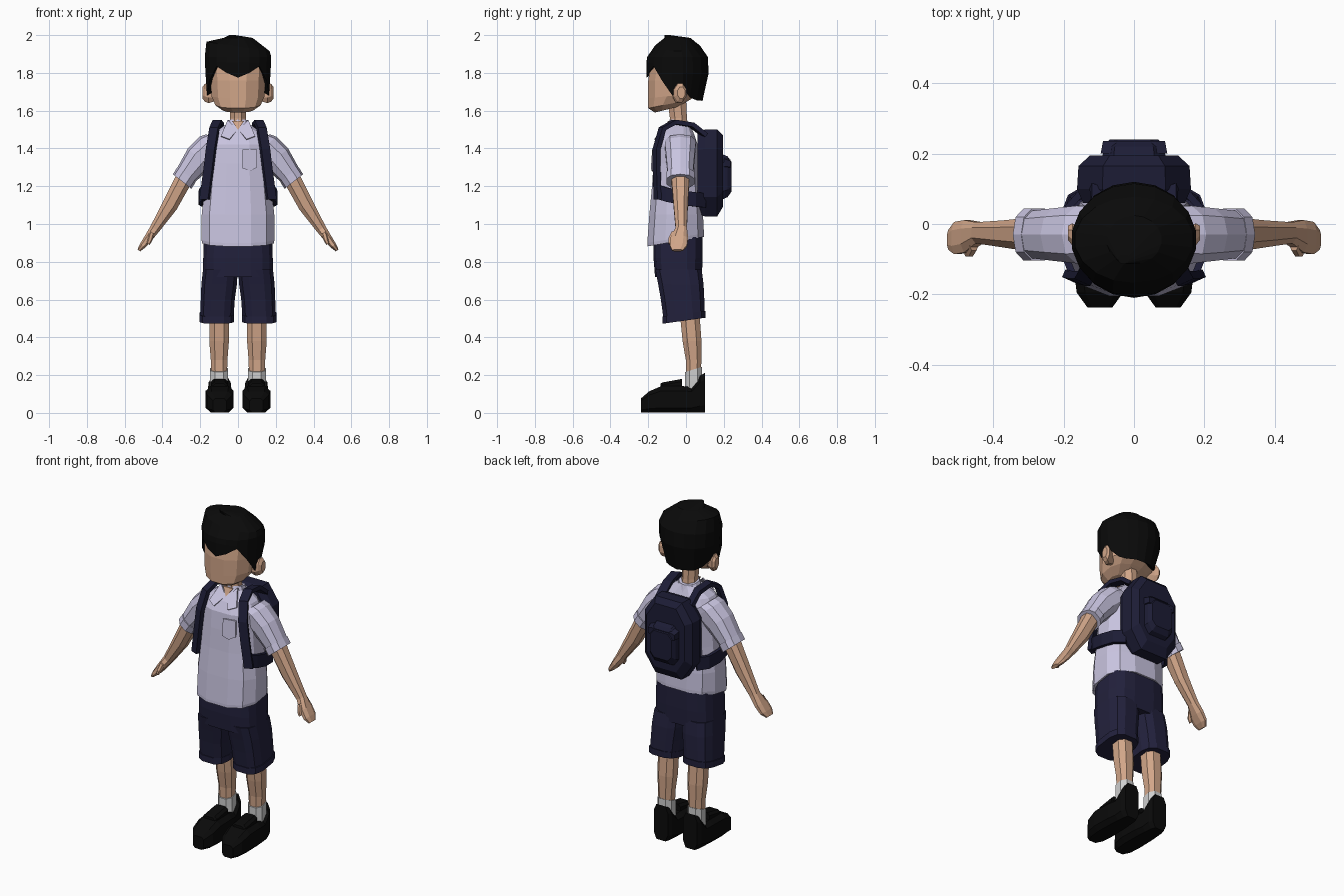
import bpy, bmesh, math
from mathutils import Vector

X, Y, Z = Vector((1, 0, 0)), Vector((0, 1, 0)), Vector((0, 0, 1))


def material(name, rgb):
    m = bpy.data.materials.new(name)
    m.diffuse_color = (*rgb, 1)
    return m


SKIN = material("skin", (0.64, 0.38, 0.25))
SHIRT = material("pale lilac cloth", (0.58, 0.55, 0.74))
NAVY = material("navy cloth", (0.016, 0.015, 0.045))
PACK = material("dark navy canvas", (0.012, 0.012, 0.036))
SOCK = material("sock white", (0.62, 0.62, 0.62))
BLACK = material("black", (0.003, 0.003, 0.003))


def finish(name, bm, mat, mirror=False):
    bmesh.ops.recalc_face_normals(bm, faces=bm.faces)
    me = bpy.data.meshes.new(name)
    bm.to_mesh(me)
    bm.free()
    me.materials.append(mat)
    ob = bpy.data.objects.new(name, me)
    bpy.context.collection.objects.link(ob)
    if mirror:
        ob.modifiers.new("mirror", 'MIRROR')
    return ob


def skin_rings(name, rings, mat, mirror=False):
    """Join closed rings of points into a capped solid."""
    bm = bmesh.new()
    rows = [[bm.verts.new(p) for p in r] for r in rings]
    n = len(rows[0])
    for a, b in zip(rows, rows[1:]):
        for i in range(n):
            j = (i + 1) % n
            bm.faces.new((a[i], a[j], b[j], b[i]))
    bm.faces.new(rows[0])
    bm.faces.new(rows[-1])
    return finish(name, bm, mat, mirror)


def loft(name, sections, mat, u=X, v=Y, n=12, p=2.0, mirror=False):
    """Sections are (x, y, z, radius_u, radius_v, optional tilt of z along y)."""
    grow = 1 / math.cos(math.pi / n) ** (2 / p)
    rings = []
    for x, y, z, ru, rv, *tilt in sections:
        ring = []
        for i in range(n):
            a = (i + 0.5) * math.tau / n
            c, s = math.cos(a), math.sin(a)
            c = math.copysign(abs(c) ** (2 / p), c) * grow
            s = math.copysign(abs(s) ** (2 / p), s) * grow
            q = Vector((x, y, z)) + u * (c * ru) + v * (s * rv)
            if tilt:
                q.z += tilt[0] * (q.y - y)
            ring.append(q)
        rings.append(ring)
    return skin_rings(name, rings, mat, mirror)


def ribbon(name, pts, w, half, thick, mat):
    """Flat band along a path, mirrored to both sides."""
    pts = [Vector(p) for p in pts]
    w = w.normalized()
    rings = []
    for i, p in enumerate(pts):
        t = pts[min(i + 1, len(pts) - 1)] - pts[max(i - 1, 0)]
        nrm = t.cross(w).normalized() * thick
        rings.append([p + w * half + nrm, p - w * half + nrm,
                      p - w * half - nrm, p + w * half - nrm])
    return skin_rings(name, rings, mat, True)


def plate(name, pts, offset, mat, mirror=False):
    pts = [Vector(p) for p in pts]
    return skin_rings(name, [pts, [p + Vector(offset) for p in pts]], mat, mirror)


# Head, ears, neck
loft("head", [(0, -.105, 1.605, .08, .06, .25), (0, -.09, 1.635, .12, .11, .2),
              (0, -.06, 1.68, .14, .14, .1), (0, -.055, 1.76, .145, .145),
              (0, -.045, 1.86, .15, .14), (0, -.045, 1.93, .1, .08)], SKIN, p=2.2)
loft("ear", [(.12, -.045, 1.685, .02, .035), (.155, -.04, 1.69, .03, .05),
             (.175, -.03, 1.695, .032, .048), (.188, -.025, 1.695, .02, .03)],
     SKIN, Y, Z, 8, mirror=True)
loft("neck", [(0, -.035, 1.48, .05, .05), (0, -.04, 1.56, .042, .045),
              (0, -.05, 1.67, .045, .05)], SKIN, n=8)

# Hair cap: lower edge height is given from the brow round to the nape
EDGE = [1.775, 1.80, 1.835, 1.76, 1.68, 1.72, 1.67, 1.655, 1.655, 1.65]
hair = [[] for _ in range(6)]
for i in range(18):
    k = min(i, 18 - i)
    a = math.radians(i * 20)
    sx, sy = math.sin(a), -math.cos(a)
    low = EDGE[k]
    f = 1.0 if k < 4 else 0.95 if k < 6 else 0.80
    layers = [(low + .03, f * .7, f * .7), (low, f, f),
              (1.80 if k > 3 else 1.855, 1.0, 1.0), (1.885, 1.02, 0.97),
              (1.94 - .025 * sx, .97, .74), (1.985, .45, .42)]
    for row, (z, fx, fy) in zip(hair, layers):
        row.append(Vector((.175 * sx * fx, -.045 + .165 * sy * fy, z)))
hair.append([Vector((q.x * .2 - .03, -.1 + (q.y + .045) * .2, 2.0)) for q in hair[-1]])
skin_rings("hair", hair, BLACK)

# Shirt body, collar, pocket
loft("shirt_body", [(0, -.055, .907, .19, .15, .17), (0, -.055, .925, .193, .15, .17),
                    (0, -.052, 1.05, .192, .142), (0, -.052, 1.2, .176, .128),
                    (0, -.052, 1.32, .166, .12), (0, -.05, 1.42, .17, .112),
                    (0, -.045, 1.475, .14, .088), (0, -.035, 1.53, .06, .055)],
     SHIRT, p=2.6)
loft("collar_band", [(0, -.032, 1.5, .075, .066, -.2), (0, -.03, 1.545, .056, .052, -.2)],
     SHIRT, n=10)
plate("collar_wing", [(.055, -.075, 1.548), (.004, -.105, 1.495), (.045, -.16, 1.445),
                      (.09, -.135, 1.462)], (0, -.009, .004), SHIRT, True)
plate("neck_opening", [(-.032, -.088, 1.545), (.032, -.088, 1.545), (0, -.108, 1.497)],
      (0, -.008, 0), SKIN)
plate("chest_pocket", [(.025, -.170, 1.395), (.1, -.155, 1.395), (.1, -.160, 1.30),
                       (.065, -.172, 1.28), (.025, -.177, 1.295)], (0, -.009, 0), SHIRT)

# Sleeves and arms
SV = Vector((.78, 0, .62))
loft("sleeve", [(.11, -.03, 1.43, .08, .07), (.14, -.03, 1.41, .082, .08),
                (.205, -.03, 1.35, .075, .075), (.285, -.03, 1.245, .066, .056)],
     SHIRT, Y, SV, 10, 2.4, True)
loft("sleeve_cuff", [(.272, -.03, 1.262, .074, .06), (.296, -.03, 1.225, .074, .06)],
     SHIRT, Y, SV, 10, 2.4, True)
AV = Vector((.83, 0, .56))
loft("arm", [(.28, -.03, 1.25, .048, .046), (.36, -.028, 1.1, .038, .042),
             (.44, -.025, .975, .03, .027), (.475, -.035, .925, .046, .022),
             (.505, -.04, .885, .046, .017), (.525, -.045, .86, .028, .009)],
     SKIN, Y, AV, 8, 2.4, True)
loft("thumb", [(.455, -.06, .955, .016, .014), (.465, -.08, .92, .013, .012),
               (.475, -.085, .895, .008, .008)], SKIN, Y, AV, 6, mirror=True)

# Shorts
loft("shorts_hips", [(0, -.04, .72, .186, .124), (0, -.042, .82, .184, .13),
                     (0, -.042, .93, .18, .13)], NAVY, n=16, p=3.2)
loft("shorts_leg", [(.113, -.008, .49, .088, .108, .14), (.107, -.018, .6, .09, .115),
                    (.1, -.027, .68, .094, .12), (.093, -.04, .76, .092, .123)],
     NAVY, n=12, p=3, mirror=True)
loft("shorts_cuff", [(.113, -.01, .488, .092, .114, .14), (.113, -.01, .525, .092, .114, .14)],
     NAVY, n=12, p=3, mirror=True)

# Legs, socks, shoes
loft("leg", [(.1, .04, .2, .042, .04), (.1, .04, .28, .044, .041),
             (.1, .032, .38, .052, .05), (.1, .02, .52, .052, .052)],
     SKIN, n=8, p=2.4, mirror=True)
loft("sock", [(.098, .042, .1, .047, .05), (.1, .04, .17, .047, .045),
              (.1, .04, .23, .047, .045, .3)], SOCK, n=8, p=2.4, mirror=True)
shoe = [(-.238, .075, .035), (-.195, .112, .066), (-.13, .14, .074), (-.02, .14, .07),
        (.03, .135, .064), (.075, .195, .058), (.1, .21, .046)]
loft("shoe", [(.097, y, top / 2 + .002, hw, top / 2) for y, top, hw in shoe],
     BLACK, X, Z, 8, 4, True)
loft("shoe_tongue", [(.097, -.135, .12, .036, .035), (.097, -.125, .125, .045, .036),
                     (.097, -.02, .14, .045, .04)], BLACK, X, Z, 8, 4, True)

# Backpack with pocket and straps
loft("backpack_body", [(0, .06, 1.27, .145, .215), (0, .1, 1.27, .162, .23),
                       (0, .165, 1.27, .158, .23), (0, .195, 1.28, .125, .19)],
     PACK, X, Z, 8, 3)
loft("backpack_pocket", [(0, .18, 1.25, .092, .125), (0, .22, 1.25, .085, .108),
                         (0, .24, 1.25, .07, .08)], PACK, X, Z, 8, 4)
loft("backpack_pocket_flap", [(0, .2, 1.325, .095, .03), (0, .236, 1.318, .088, .022)],
     PACK, X, Z, 8, 5)
ribbon("shoulder_strap", [(.1, .1, 1.47), (.1, .03, 1.525), (.11, -.06, 1.54),
                          (.125, -.125, 1.505), (.142, -.155, 1.4), (.157, -.155, 1.28),
                          (.177, -.15, 1.13)], Vector((1, .45, 0)), .025, .012, PACK)
ribbon("lower_strap", [(.172, -.15, 1.17), (.192, -.1, 1.155), (.198, -.03, 1.14),
                       (.185, .05, 1.13), (.14, .1, 1.125)], Z, .038, .01, PACK)
